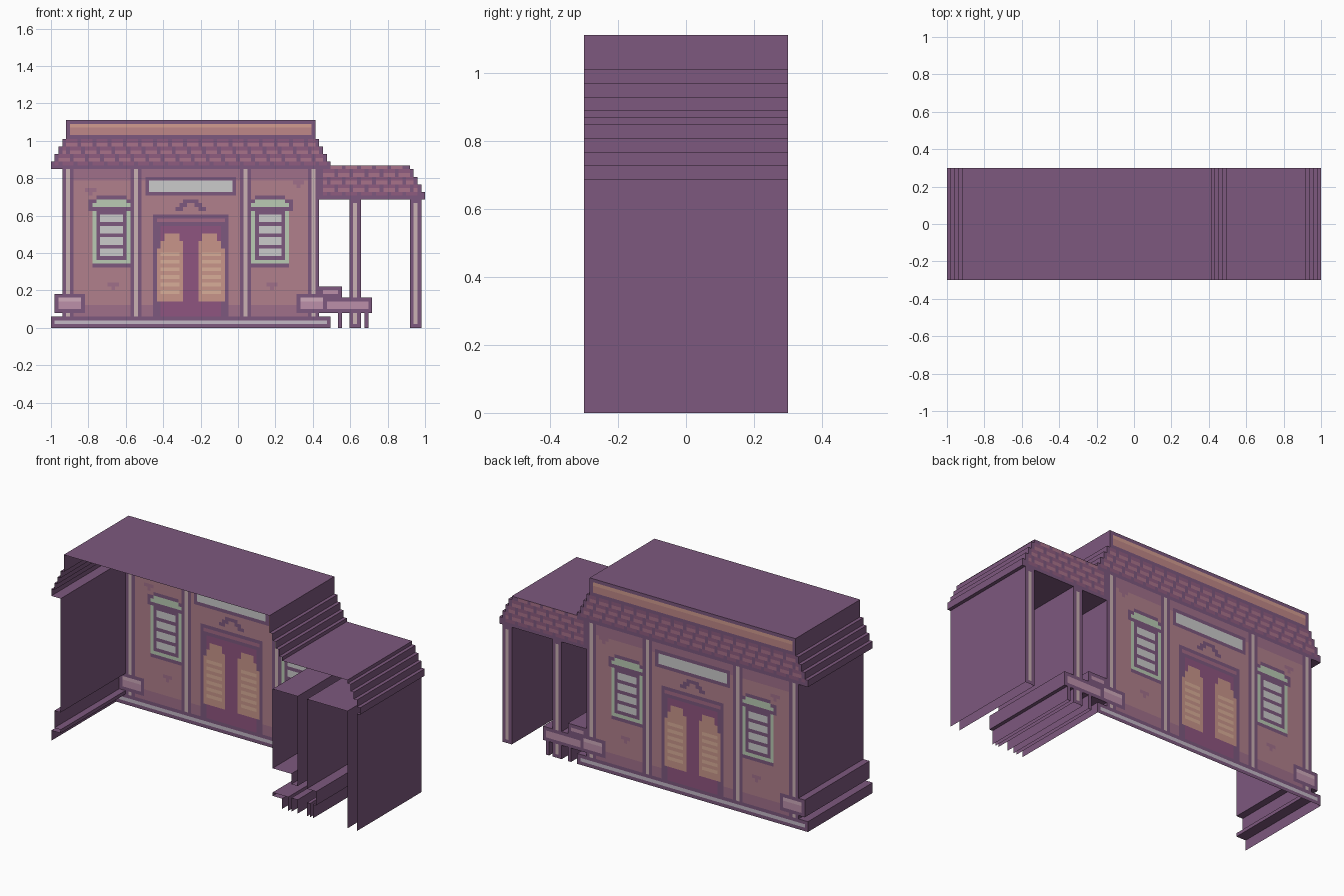
import bpy

if "Cube" in bpy.data.objects:
    bpy.data.objects.remove(bpy.data.objects["Cube"])

P = 2 / 99          # size of one square of the facade
D = 0.30            # half depth
canvas = {}         # (column, row) -> (part, colour)

COL = {
    'line': '7D587E', 'wall': 'B1808C', 'shade': 'A0708A', 'pale': 'CBB2B4',
    'base': 'C4B8C6', 'sign': 'D3D0D0', 'door': '8F5580', 'frame': 'A26A86',
    'tan': 'C8958A', 'tan_light': 'D9AE98', 'green': 'BACBB4', 'white': 'D8D6DA',
    'tile': 'A9728A', 'tile_dark': '8E5C80', 'trim': 'BF8788', 'trim_light': 'D29C90',
    'stone': 'BC90AA', 'stone_light': 'CFAABB',
}


def material(name):
    m = bpy.data.materials.get(name) or bpy.data.materials.new(name)
    rgb = [int(COL[name][i:i + 2], 16) / 255 for i in (0, 2, 4)]
    m.diffuse_color = [((c + 0.055) / 1.055) ** 2.4 for c in rgb] + [1]
    m.use_nodes = True
    m.node_tree.nodes["Principled BSDF"].inputs["Base Color"].default_value = m.diffuse_color
    return m


def rect(part, x0, z0, x1, z1, colour):
    for x in range(x0, x1):
        for z in range(z0, z1):
            canvas[x, z] = (part, colour)


def framed(part, x0, z0, x1, z1, colour, edge='line'):
    rect(part, x0, z0, x1, z1, edge)
    rect(part, x0 + 1, z0 + 1, x1 - 1, z1 - 1, colour)


def both(part, x0, z0, x1, z1, colour):
    """Rectangle mirrored about the middle of the house."""
    rect(part, x0, z0, x1, z1, colour)
    rect(part, 74 - x1, z0, 74 - x0, z1, colour)


def tiles(part, x0, z0, x1, offset, rows=2):
    """One course of roof tiles with staggered joints."""
    rect(part, x0, z0, x1, z0 + 1, 'tile')
    rect(part, x0, z0 + 1, x1, z0 + rows, 'tile_dark')
    for x in range(x0 + offset, x1, 4):
        rect(part, x, z0, x + 1, z0 + rows, 'line')
    rect(part, x0, z0, x0 + 1, z0 + rows, 'line')
    rect(part, x1 - 1, z0, x1, z0 + rows, 'line')


# House wall, with shaded edges and pilasters
rect('house_wall', 3, 3, 71, 42, 'wall')
rect('house_wall', 3, 39, 71, 42, 'shade')
rect('house_wall', 3, 3, 71, 6, 'shade')
for x in (3, 21, 50, 68):
    rect('pilasters', x, 3, x + 3, 42, 'line')
    rect('pilasters', x + 1, 3, x + 2, 42, 'pale')
for x, z in ((9, 36), (64, 38), (15, 11), (57, 11)):
    rect('house_wall', x, z, x + 3, z + 1, 'shade')
    rect('house_wall', x + 1, z - 1, x + 2, z, 'shade')
framed('base_step', 0, 0, 74, 3, 'base')

# Blank sign board and ornament
framed('sign_board', 25, 35, 49, 40, 'sign')
both('ornament', 35, 33, 37, 34, 'line')
both('ornament', 34, 32, 36, 33, 'line')
both('ornament', 33, 31, 35, 32, 'line')

# Doorway and swing doors
rect('door_frame', 27, 3, 47, 30, 'line')
rect('door_frame', 28, 3, 46, 29, 'frame')
rect('door_frame', 28, 3, 46, 28, 'line')
rect('doorway', 29, 3, 45, 27, 'door')
both('swing_doors', 28, 7, 35, 21, 'tan')
both('swing_doors', 29, 21, 35, 23, 'tan')
both('swing_doors', 30, 23, 34, 25, 'tan')
for z in range(9, 20, 2):
    both('swing_doors', 29, z, 34, z + 1, 'tan_light')

# Windows with awnings and slats
both('windows', 11, 16, 21, 32, 'line')
both('windows', 11, 17, 21, 31, 'green')
both('windows', 12, 18, 20, 31, 'line')
for z in range(19, 31, 3):
    both('windows', 13, z, 19, z + 2, 'white')
both('window_awnings', 10, 31, 21, 34, 'line')
both('window_awnings', 12, 34, 20, 35, 'line')
both('window_awnings', 11, 32, 21, 33, 'green')
both('window_awnings', 12, 33, 20, 34, 'green')

# Porch: stepped roof and two posts
for i, z in enumerate(range(34, 44, 2)):
    tiles('porch_roof', 71, z, 99 - i, 2 + i % 2 * 2, 1 if z == 42 else 2)
rect('porch_roof', 71, 34, 99, 35, 'line')
for x in (79, 95):
    rect('porch_posts', x, 0, x + 3, 34, 'line')
    rect('porch_posts', x + 1, 1, x + 2, 33, 'pale')

# Main roof: four courses and a parapet
for i in range(4):
    tiles('main_roof', i, 42 + 2 * i, 74 - i, 2 + i % 2 * 2)
rect('main_roof', 0, 42, 74, 43, 'line')
framed('parapet', 4, 50, 70, 55, 'trim')
rect('parapet', 5, 53, 69, 54, 'trim_light')

# Bench beside the house
framed('bench', 71, 8, 77, 11, 'stone')
framed('bench', 71, 4, 85, 8, 'stone')
for x in (76, 83):
    rect('bench', x, 0, x + 1, 4, 'line')

# Corner blocks
for x in (1, 65):
    framed('corner_blocks', x, 4, x + 8, 9, 'stone')
    rect('corner_blocks', x + 1, 7, x + 7, 8, 'stone_light')


def runs(cells):
    """Join neighbouring (line, position, tag) cells into (line, start, end, tag)."""
    out = []
    for line, pos, tag in sorted(cells):
        if out and out[-1][0] == line and out[-1][2] == pos and out[-1][3] == tag:
            out[-1][2] = pos + 1
        else:
            out.append([line, pos, pos + 1, tag])
    return out


def build(name, quads):
    """Make one object from (corners, colour) quads, corners in facade units."""
    verts, faces, slots, index = [], [], [], {}
    names = sorted({c for _, c in quads})
    for corners, colour in quads:
        face = []
        for x, y, z in corners:
            key = (x, y, z)
            if key not in index:
                index[key] = len(verts)
                verts.append((x * P - 1, y, z * P))
            face.append(index[key])
        faces.append(face)
        slots.append(names.index(colour))
    mesh = bpy.data.meshes.new(name)
    mesh.from_pydata(verts, [], faces)
    for n in names:
        mesh.materials.append(material(n))
    for poly, slot in zip(mesh.polygons, slots):
        poly.material_index = slot
    bpy.context.collection.objects.link(bpy.data.objects.new(name, mesh))


# Coloured facade sheets at the back plane
for part in sorted({v[0] for v in canvas.values()}):
    cells = [(z, x, c) for (x, z), (p, c) in canvas.items() if p == part]
    build(part, [([(b, D, z), (a, D, z), (a, D, z + 1), (b, D, z + 1)], c)
                 for z, a, b, c in runs(cells)])

# Deep side walls along the outline; front and ground stay open
sides, levels = [], []
for x, z in canvas:
    if (x - 1, z) not in canvas:
        sides.append((x, z, 0))
    if (x + 1, z) not in canvas:
        sides.append((x + 1, z, 1))
    if (x, z + 1) not in canvas:
        levels.append((z + 1, x, 1))
    if z > 0 and (x, z - 1) not in canvas:
        levels.append((z, x, 0))
quads = []
for x, a, b, out in runs(sides):
    q = [(x, -D, a), (x, D, a), (x, D, b), (x, -D, b)]
    quads.append((q if out else q[::-1], 'line'))
for z, a, b, up in runs(levels):
    q = [(a, -D, z), (b, -D, z), (b, D, z), (a, D, z)]
    quads.append((q if up else q[::-1], 'line'))
build('outline_walls', quads)
